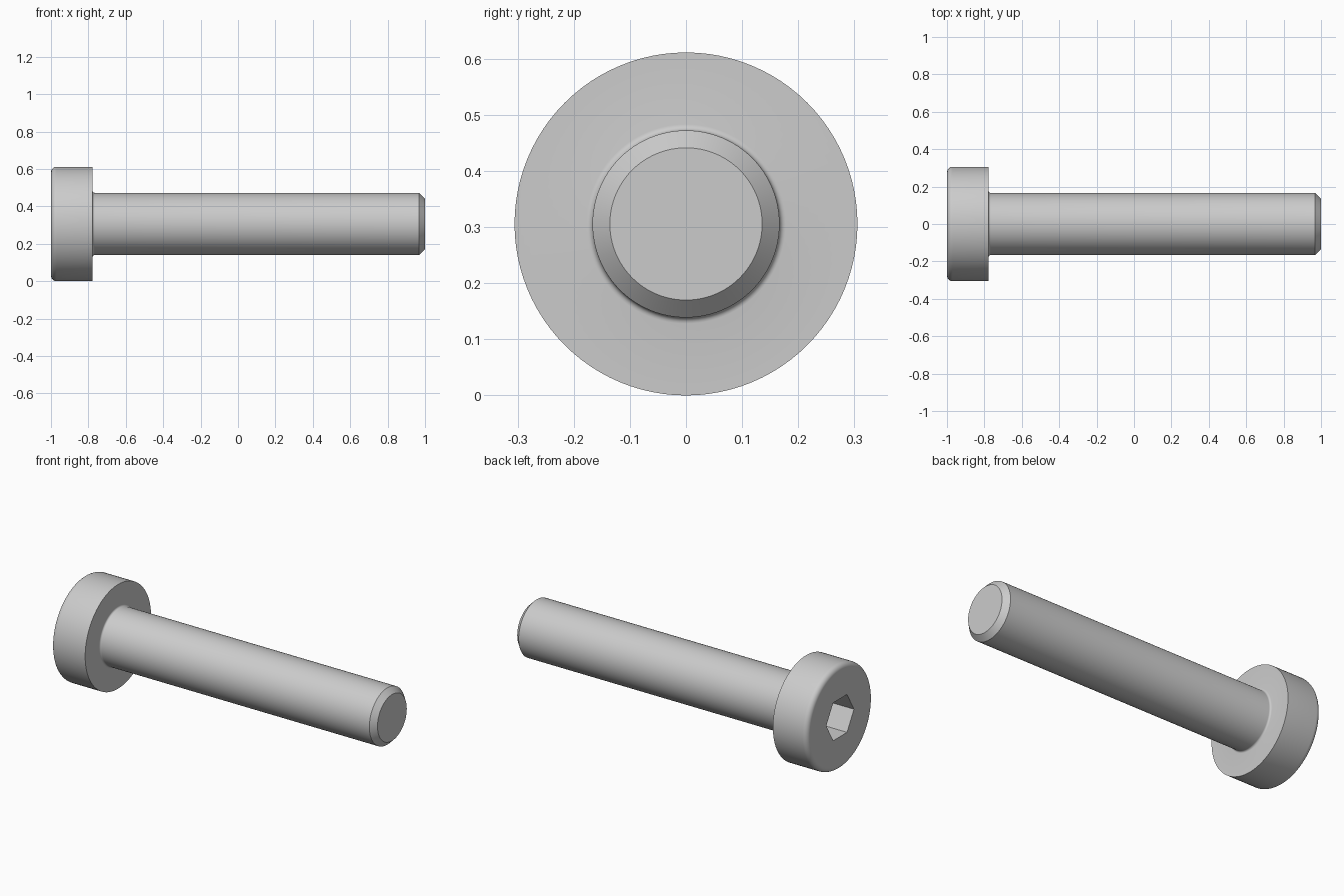
import bpy, bmesh, math

if "Cube" in bpy.data.objects:
    bpy.data.objects.remove(bpy.data.objects["Cube"])

SEG = 96
CZ = 0.3056            # axis height = head radius
HEAD_R, SHAFT_R = 0.3056, 0.1667
SEAT_X = -0.7778       # underside of head
HEX_R = 0.1283         # socket corner radius
SOCKET_X = -0.835      # socket floor


def circle(r):
    return lambda a: r


def hexagon(r):
    # distance to a hexagon's edge, corners at 0, 60, 120 degrees...
    return lambda a: r * math.cos(math.pi / 6) / math.cos(a % (math.pi / 3) - math.pi / 6)


def arc(cx, cr, rad, a0, a1, n):
    pts = []
    for i in range(n + 1):
        t = math.radians(a0 + (a1 - a0) * i / n)
        pts.append((cx + rad * math.cos(t), circle(cr + rad * math.sin(t))))
    return pts


# Profile from the socket floor, over the head, along the shaft to the tip
ROUND, FILLET, CHAMFER = 0.03, 0.011, 0.031
profile = [(SOCKET_X, hexagon(HEX_R)), (-1.0, hexagon(HEX_R))]
profile += arc(-1 + ROUND, HEAD_R - ROUND, ROUND, 180, 90, 8)
profile += [(SEAT_X, circle(HEAD_R))]
profile += arc(SEAT_X + FILLET, SHAFT_R + FILLET, FILLET, 180, 270, 5)
profile += [(1 - CHAMFER, circle(SHAFT_R)), (1.0, circle(SHAFT_R - CHAMFER))]

bm = bmesh.new()
rings = []
for x, radius in profile:
    ring = []
    for i in range(SEG):
        a = 2 * math.pi * i / SEG
        r = radius(a)
        ring.append(bm.verts.new((x, r * math.cos(a), CZ + r * math.sin(a))))
    rings.append(ring)
for A, B in zip(rings, rings[1:]):
    for i in range(SEG):
        j = (i + 1) % SEG
        bm.faces.new((A[i], A[j], B[j], B[i]))
# Socket floor and shaft tip
bm.faces.new(rings[0])
bm.faces.new(rings[-1])
bmesh.ops.recalc_face_normals(bm, faces=bm.faces)

mesh = bpy.data.meshes.new("socket_screw")
bm.to_mesh(mesh)
bm.free()
screw = bpy.data.objects.new("socket_screw", mesh)
bpy.context.collection.objects.link(screw)

steel = bpy.data.materials.new("light_grey_steel")
steel.diffuse_color = (0.6, 0.6, 0.6, 1)
steel.use_nodes = True
steel.node_tree.nodes["Principled BSDF"].inputs["Base Color"].default_value = steel.diffuse_color
mesh.materials.append(steel)

bpy.context.view_layer.objects.active = screw
screw.select_set(True)
bpy.ops.object.shade_smooth_by_angle(angle=math.radians(30))
